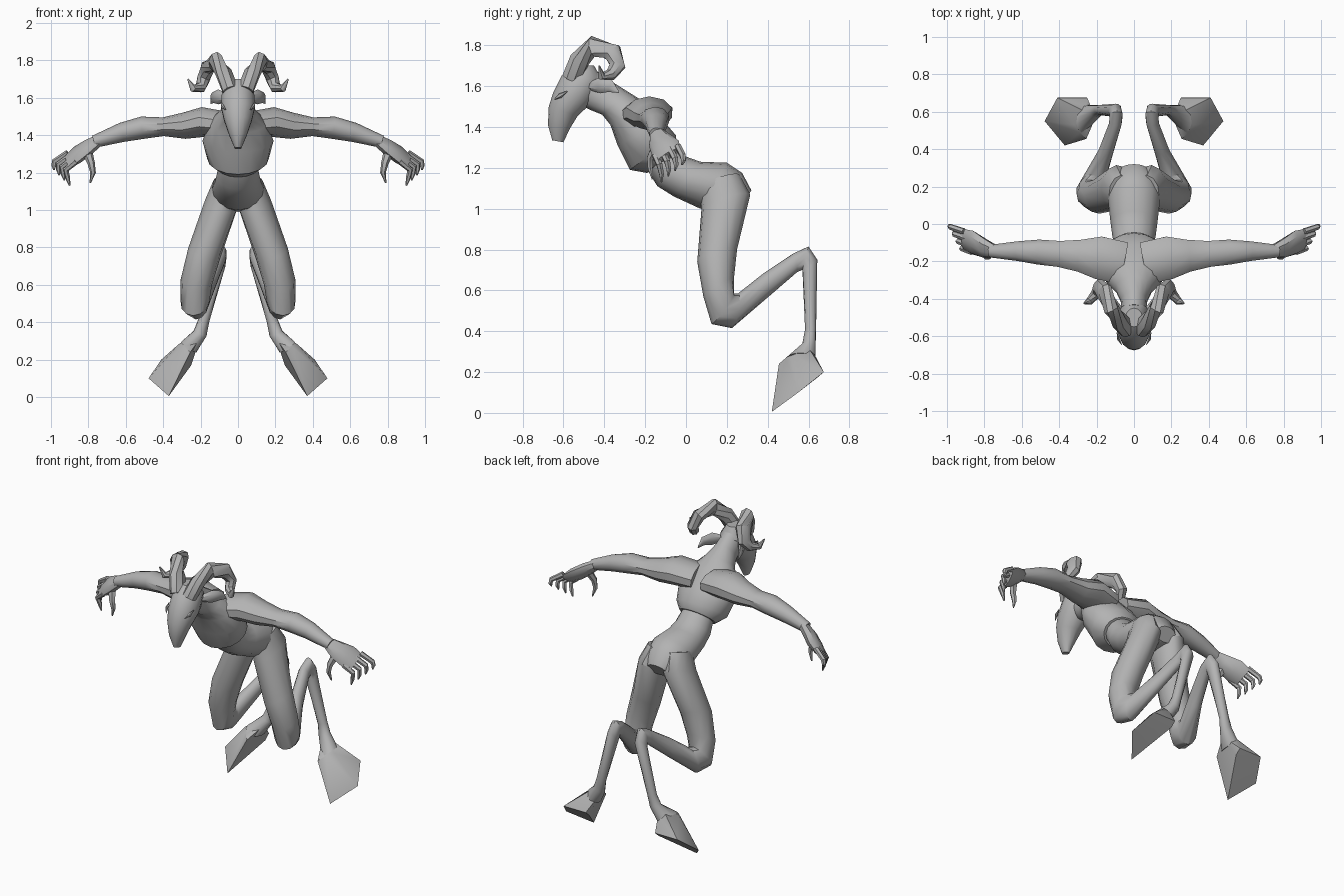
import bpy, bmesh, math
from mathutils import Vector as V

grey = bpy.data.materials.new("plain grey")
grey.diffuse_color = (0.45, 0.45, 0.45, 1)


def finish(name, bm, mirror, angle=40):
    bmesh.ops.recalc_face_normals(bm, faces=bm.faces)
    me = bpy.data.meshes.new(name)
    bm.to_mesh(me)
    bm.free()
    me.materials.append(grey)
    ob = bpy.data.objects.new(name, me)
    bpy.context.collection.objects.link(ob)
    if mirror:
        ob.modifiers.new("Mirror", 'MIRROR').use_mirror_merge = False
    bpy.ops.object.select_all(action='DESELECT')
    ob.select_set(True)
    bpy.context.view_layer.objects.active = ob
    bpy.ops.object.shade_smooth_by_angle(angle=math.radians(angle))
    return ob


def tangents(c):
    n = len(c)
    out = []
    for i in range(n):
        t = V((0, 0, 0))
        if i > 0:
            t += (c[i] - c[i - 1]).normalized()
        if i < n - 1:
            t += (c[i + 1] - c[i]).normalized()
        out.append(t.normalized())
    return out


def loft(name, rings, mirror=True, sides=12):
    """Each ring is (front point, back point, half width)."""
    rings = [(V(f), V(b), w) for f, b, w in rings]
    mids = [(f + b) / 2 for f, b, w in rings]
    bm = bmesh.new()
    loops = []
    for (f, b, w), c, t in zip(rings, mids, tangents(mids)):
        half = (f - b) / 2
        side = half.cross(t).normalized() * w
        loops.append([bm.verts.new(c + half * math.cos(a) + side * math.sin(a))
                      for a in (2 * math.pi * k / sides for k in range(sides))])
    for p, q in zip(loops, loops[1:]):
        for k in range(sides):
            j = (k + 1) % sides
            bm.faces.new((p[k], p[j], q[j], q[k]))
    bm.faces.new(loops[0])
    bm.faces.new(loops[-1])
    return finish(name, bm, mirror)


def tube(name, pts, up, sides=8):
    """Each point is (x, y, z, half width, half height)."""
    c = [V(p[:3]) for p in pts]
    rings = []
    for p, o, t in zip(pts, c, tangents(c)):
        u = V(up) - t * V(up).dot(t)
        u = u.normalized() * p[4]
        rings.append((o + u, o - u, p[3]))
    return loft(name, rings, True, sides)


def flat(rows):
    """Centre-line rings given as front y, z, back y, z, half width."""
    return [((0, a, b), (0, c, d), w) for a, b, c, d, w in rows]


# Chest and neck
loft("chest_and_neck", flat([
    (-.54, 1.52, -.43, 1.67, .065), (-.46, 1.48, -.36, 1.62, .07),
    (-.41, 1.46, -.28, 1.57, .10), (-.37, 1.41, -.20, 1.52, .155),
    (-.335, 1.31, -.11, 1.43, .19), (-.275, 1.19, -.05, 1.36, .165),
    (-.19, 1.175, -.045, 1.31, .12)]), False, 16)

# Waist and pelvis
loft("pelvis", flat([
    (-.19, 1.19, -.07, 1.32, .10), (-.14, 1.11, 0, 1.255, .115),
    (-.06, 1.06, .07, 1.23, .125), (.07, 1.0, .2, 1.225, .14),
    (.19, .99, .275, 1.175, .125), (.27, 1.01, .32, 1.09, .07)]), False, 16)

# Head with long muzzle
loft("head", flat([
    (-.55, 1.70, -.45, 1.70, .045), (-.61, 1.65, -.41, 1.63, .088),
    (-.65, 1.57, -.46, 1.52, .092), (-.672, 1.50, -.53, 1.455, .075),
    (-.676, 1.41, -.57, 1.39, .048), (-.655, 1.335, -.60, 1.325, .018)]), False, 14)

# Eyes
tube("eye", [(.066, -.645, 1.535, .002, .002), (.083, -.615, 1.555, .008, .013),
             (.091, -.58, 1.575, .002, .002)], (0, 0, 1), 6)

# Curled horns
tube("horn", [(.04, -.56, 1.64, .05, .045), (.075, -.52, 1.73, .052, .045),
              (.12, -.455, 1.795, .052, .042), (.16, -.36, 1.765, .052, .04),
              (.185, -.335, 1.70, .042, .035), (.20, -.37, 1.655, .03, .03),
              (.24, -.415, 1.65, .02, .02), (.268, -.425, 1.70, .004, .004)],
     (.9, .4, .2), 8)

# Ears
tube("ear", [(.06, -.47, 1.60, .015, .02), (.105, -.42, 1.605, .02, .04),
             (.135, -.37, 1.60, .012, .03), (.145, -.33, 1.57, .003, .004)],
     (0, 0, 1), 6)

# Arms
tube("arm", [(.06, -.21, 1.455, .12, .07), (.19, -.18, 1.47, .12, .08),
             (.29, -.17, 1.45, .09, .07), (.40, -.16, 1.445, .073, .05),
             (.51, -.15, 1.44, .07, .06), (.62, -.145, 1.415, .055, .052),
             (.77, -.145, 1.365, .035, .033)], (0, 0, 1), 10)

# Palms, fingers and thumbs
tube("palm", [(.74, -.145, 1.375, .034, .03), (.80, -.13, 1.335, .06, .036),
              (.86, -.10, 1.295, .075, .034), (.91, -.085, 1.26, .068, .02)],
     (.4, -.5, .8))
for i in range(4):
    tube("finger_%d" % (i + 1), [
        (.865 + .015 * i, -.15 + .037 * i, 1.26 + .015 * i, .017, .017),
        (.92 + .02 * i, -.13 + .038 * i, 1.215 + .015 * i, .016, .016),
        (.91 + .025 * i, -.12 + .036 * i, 1.17 + .022 * i, .013, .013),
        (.90 + .028 * i, -.12 + .033 * i, 1.13 + .028 * i, .004, .004)], (.8, 0, .6), 6)
tube("thumb", [(.81, -.14, 1.32, .025, .03), (.785, -.175, 1.25, .018, .02),
               (.775, -.175, 1.20, .014, .015), (.79, -.165, 1.145, .004, .004)],
     (1, 0, 0), 6)

# Hind legs from hip through knee and hock to fetlock
loft("leg", [
    ((.06, .07, 1.11), (.07, .26, 1.17), .07), ((.085, .075, .99), (.095, .315, 1.07), .09),
    ((.185, .055, .74), (.175, .25, .80), .09), ((.23, .085, .57), (.215, .235, .66), .085),
    ((.24, .125, .435), (.22, .235, .585), .078), ((.225, .225, .415), (.20, .255, .585), .06),
    ((.155, .40, .565), (.145, .375, .68), .04), ((.105, .545, .69), (.095, .525, .78), .034),
    ((.10, .57, .70), (.09, .60, .815), .035), ((.105, .572, .66), (.10, .643, .75), .036),
    ((.185, .583, .41), (.18, .637, .41), .03), ((.21, .57, .34), (.195, .635, .34), .038),
    ((.28, .49, .27), (.25, .635, .26), .05)])

# Splayed hooves with slanted soles
bm = bmesh.new()
for p in [(.37, .42, .005), (.478, .55, .10), (.41, .675, .20), (.25, .675, .20),
          (.25, .64, .17), (.32, .53, .28), (.255, .455, .24), (.205, .57, .31),
          (.26, .63, .285), (.24, .59, .335), (.29, .49, .27)]:
    bm.verts.new(p)
bmesh.ops.convex_hull(bm, input=bm.verts)
finish("hoof", bm, True, 35)
